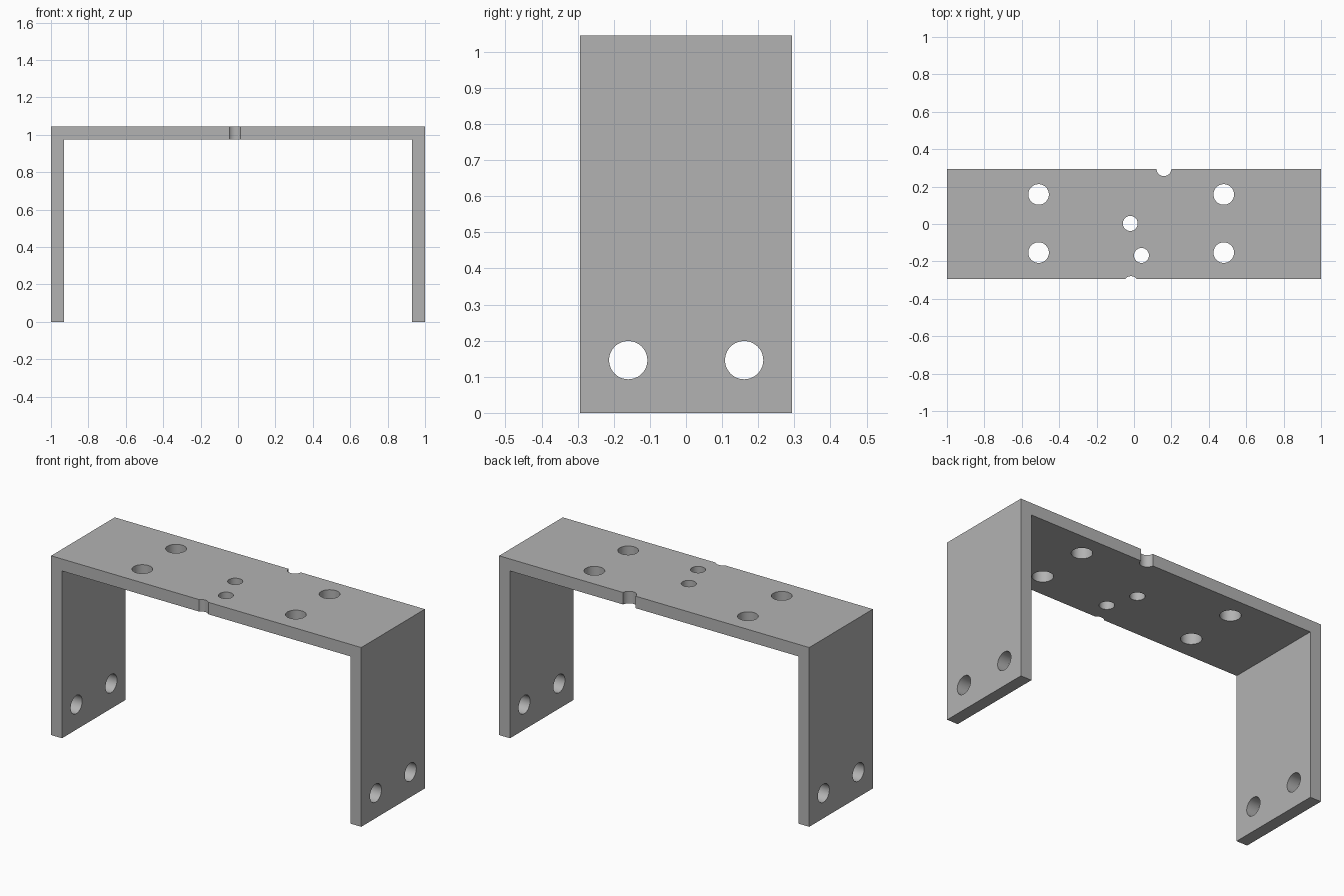
import bpy
from math import radians

cube = bpy.data.objects.get("Cube")
if cube:
    bpy.data.objects.remove(cube, do_unlink=True)

HALF_Y, HEIGHT, THICK = 0.293, 1.045, 0.07

grey = bpy.data.materials.new("plain grey")
grey.use_nodes = True
grey.diffuse_color = (0.45, 0.45, 0.45, 1)
grey.node_tree.nodes["Principled BSDF"].inputs["Base Color"].default_value = (0.45, 0.45, 0.45, 1)


# Bracket: U-shaped profile extruded front to back
inner = 1 - THICK
profile = [(-1, 0), (-inner, 0), (-inner, HEIGHT - THICK), (inner, HEIGHT - THICK),
           (inner, 0), (1, 0), (1, HEIGHT), (-1, HEIGHT)]
n = len(profile)
verts = [(x, y, z) for y in (-HALF_Y, HALF_Y) for x, z in profile]
faces = [tuple(range(n)), tuple(reversed(range(n, 2 * n)))]
faces += [((i + 1) % n, i, i + n, (i + 1) % n + n) for i in range(n)]
mesh = bpy.data.meshes.new("bracket")
mesh.from_pydata(verts, [], faces)
mesh.materials.append(grey)
bracket = bpy.data.objects.new("bracket", mesh)
bpy.context.collection.objects.link(bracket)


def drill(name, radius, depth, location, rotation=(0, 0, 0)):
    """Cut a round hole through the bracket."""
    bpy.ops.mesh.primitive_cylinder_add(vertices=48, radius=radius, depth=depth,
                                        location=location, rotation=rotation)
    cutter = bpy.context.object
    cutter.name = name
    cutter.data.materials.append(grey)
    cut = bracket.modifiers.new(name, 'BOOLEAN')
    cut.operation = 'DIFFERENCE'
    cut.solver = 'EXACT'
    cut.object = cutter
    return cutter


cutters = []
top = HEIGHT - THICK / 2

# Four mounting holes in the top plate
for x in (-0.51, 0.48):
    for y in (-0.153, 0.158):
        cutters.append(drill("mounting_hole", 0.055, 0.3, (x, y, top)))

# Two small holes and two edge notches in the top plate
for x, y in ((-0.02, 0.003), (0.04, -0.168), (0.16, 0.296), (-0.016, -0.319)):
    cutters.append(drill("small_hole", 0.04, 0.3, (x, y, top)))

# Pair of holes through both legs
for y in (-0.16, 0.161):
    cutters.append(drill("leg_hole", 0.053, 3, (0, y, 0.146), (0, radians(90), 0)))

# Apply the cuts, then discard the cutters
bpy.ops.object.select_all(action='DESELECT')
bpy.context.view_layer.objects.active = bracket
bracket.select_set(True)
for modifier in list(bracket.modifiers):
    bpy.ops.object.modifier_apply(modifier=modifier.name)
for cutter in cutters:
    bpy.data.objects.remove(cutter, do_unlink=True)
bpy.ops.object.shade_smooth_by_angle(angle=radians(30))
